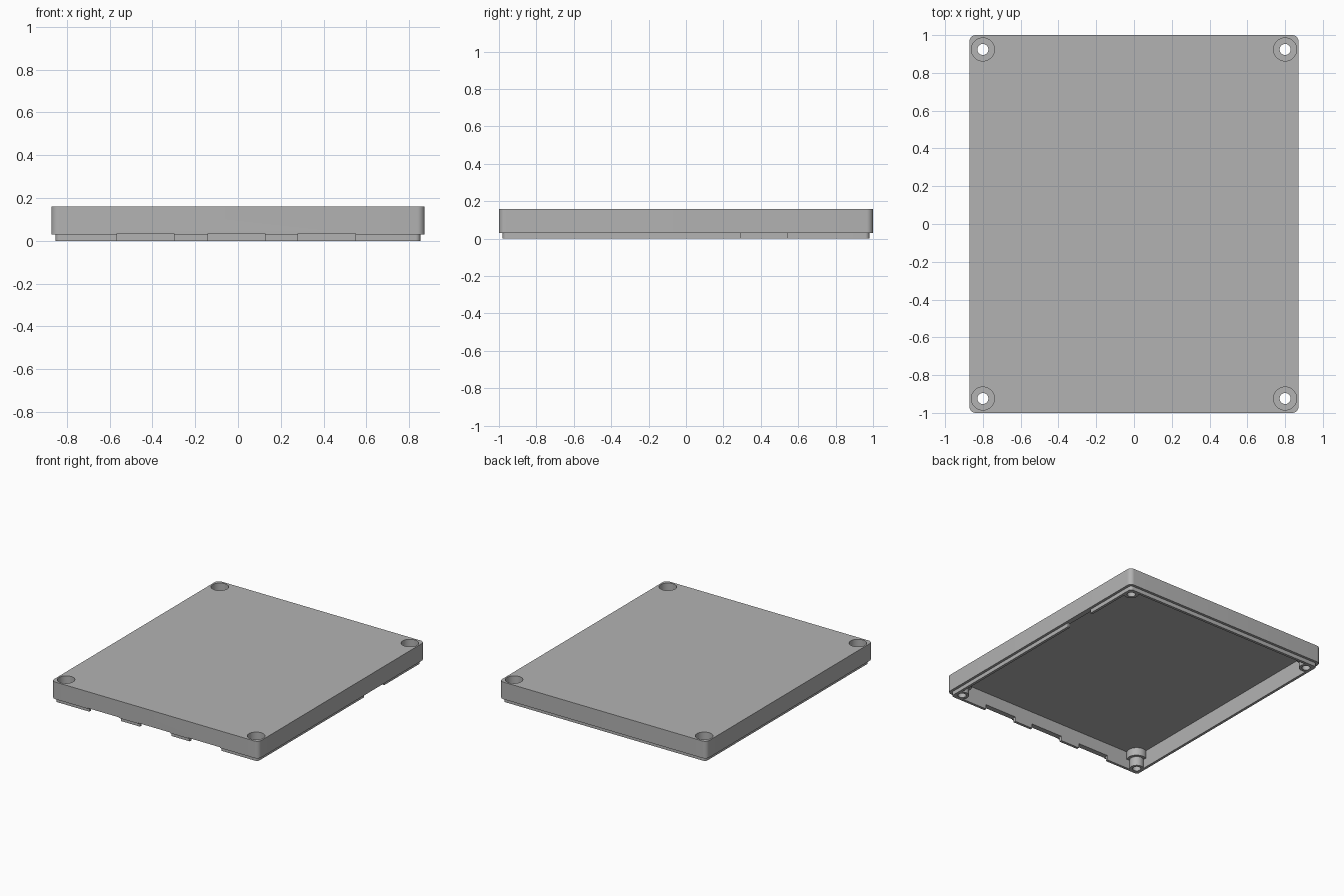
import bpy
import bmesh
import math
from mathutils import Matrix, Vector

default = bpy.data.objects.get("Cube")
if default:
    bpy.data.objects.remove(default, do_unlink=True)

# Single plastic colour
grey = bpy.data.materials.new("plain grey")
grey.use_nodes = True
COLOUR = (0.45, 0.45, 0.45, 1)
grey.diffuse_color = COLOUR
grey.node_tree.nodes["Principled BSDF"].inputs["Base Color"].default_value = COLOUR

HALF_X, HALF_Y, TOP = 0.872, 1.0, 0.16
RIM, CEILING = 0.03, 0.13          # underside of the outer wall, inside of the top plate
LIP_INSET, WALL = 0.02, 0.04       # lip step and full wall thickness


def add_object(name, bm):
    mesh = bpy.data.meshes.new(name)
    bm.to_mesh(mesh)
    bm.free()
    mesh.materials.append(grey)
    obj = bpy.data.objects.new(name, mesh)
    bpy.context.collection.objects.link(obj)
    return obj


def slab(name, inset, radius, z0, z1):
    """Rounded rectangular block, inset from the outer outline."""
    bm = bmesh.new()
    hx, hy, steps = HALF_X - inset, HALF_Y - inset, 8
    ring = []
    for quarter, (sx, sy) in enumerate([(1, 1), (-1, 1), (-1, -1), (1, -1)]):
        for i in range(steps + 1):
            a = math.pi / 2 * (quarter + i / steps)
            ring.append(bm.verts.new((sx * (hx - radius) + radius * math.cos(a),
                                      sy * (hy - radius) + radius * math.sin(a), z0)))
    base = bm.faces.new(ring)
    out = bmesh.ops.extrude_face_region(bm, geom=[base])
    verts = [v for v in out["geom"] if isinstance(v, bmesh.types.BMVert)]
    bmesh.ops.translate(bm, verts=verts, vec=(0, 0, z1 - z0))
    bmesh.ops.recalc_face_normals(bm, faces=bm.faces)
    return add_object(name, bm)


def box(name, x0, x1, y0, y1, z0, z1):
    bm = bmesh.new()
    centre = Vector((x0 + x1, y0 + y1, z0 + z1)) / 2
    size = Matrix.Diagonal((x1 - x0, y1 - y0, z1 - z0, 1))
    bmesh.ops.create_cube(bm, size=1, matrix=Matrix.Translation(centre) @ size)
    return add_object(name, bm)


def corner_cylinders(name, radius, z0, z1):
    """Four matching cylinders, one at each screw position."""
    bm = bmesh.new()
    for x in (-0.8, 0.8):
        for y in (-0.924, 0.924):
            bmesh.ops.create_cone(bm, cap_ends=True, segments=40, radius1=radius,
                                  radius2=radius, depth=z1 - z0,
                                  matrix=Matrix.Translation((x, y, (z0 + z1) / 2)))
    return add_object(name, bm)


def combine(target, tool, operation):
    mod = target.modifiers.new(operation.lower(), "BOOLEAN")
    mod.operation = operation
    mod.solver = "EXACT"
    mod.object = tool
    tool.hide_render = True
    bpy.context.view_layer.objects.active = target
    bpy.ops.object.modifier_apply(modifier=mod.name)
    bpy.data.objects.remove(tool, do_unlink=True)


# Outer cover with its stepped lip, hollowed from below
lid = slab("enclosure_lid", 0, 0.035, RIM, TOP)
combine(lid, slab("lip", LIP_INSET, 0.022, 0, RIM + 0.02), "UNION")
combine(lid, slab("cavity", WALL, 0.012, -0.1, CEILING), "DIFFERENCE")

# Three connector openings in the front and one on the left side
for x0, x1 in [(-0.565, -0.3), (-0.14, 0.127), (0.28, 0.548)]:
    combine(lid, box("front_opening", x0, x1, -1.1, -0.94, -0.1, 0.035), "DIFFERENCE")
combine(lid, box("side_opening", 0.81, 0.95, 0.295, 0.54, -0.1, RIM), "DIFFERENCE")

# Stepped screw posts, then their counterbored holes
combine(lid, corner_cylinders("post_collar", 0.071, 0.07, 0.15), "UNION")
combine(lid, corner_cylinders("post_stem", 0.05, 0, 0.14), "UNION")
combine(lid, corner_cylinders("screw_hole", 0.029, -0.1, 0.3), "DIFFERENCE")
combine(lid, corner_cylinders("counterbore", 0.061, 0.085, 0.3), "DIFFERENCE")

bpy.ops.object.select_all(action="DESELECT")
lid.select_set(True)
bpy.context.view_layer.objects.active = lid
bpy.ops.object.shade_smooth_by_angle(angle=math.radians(30))
